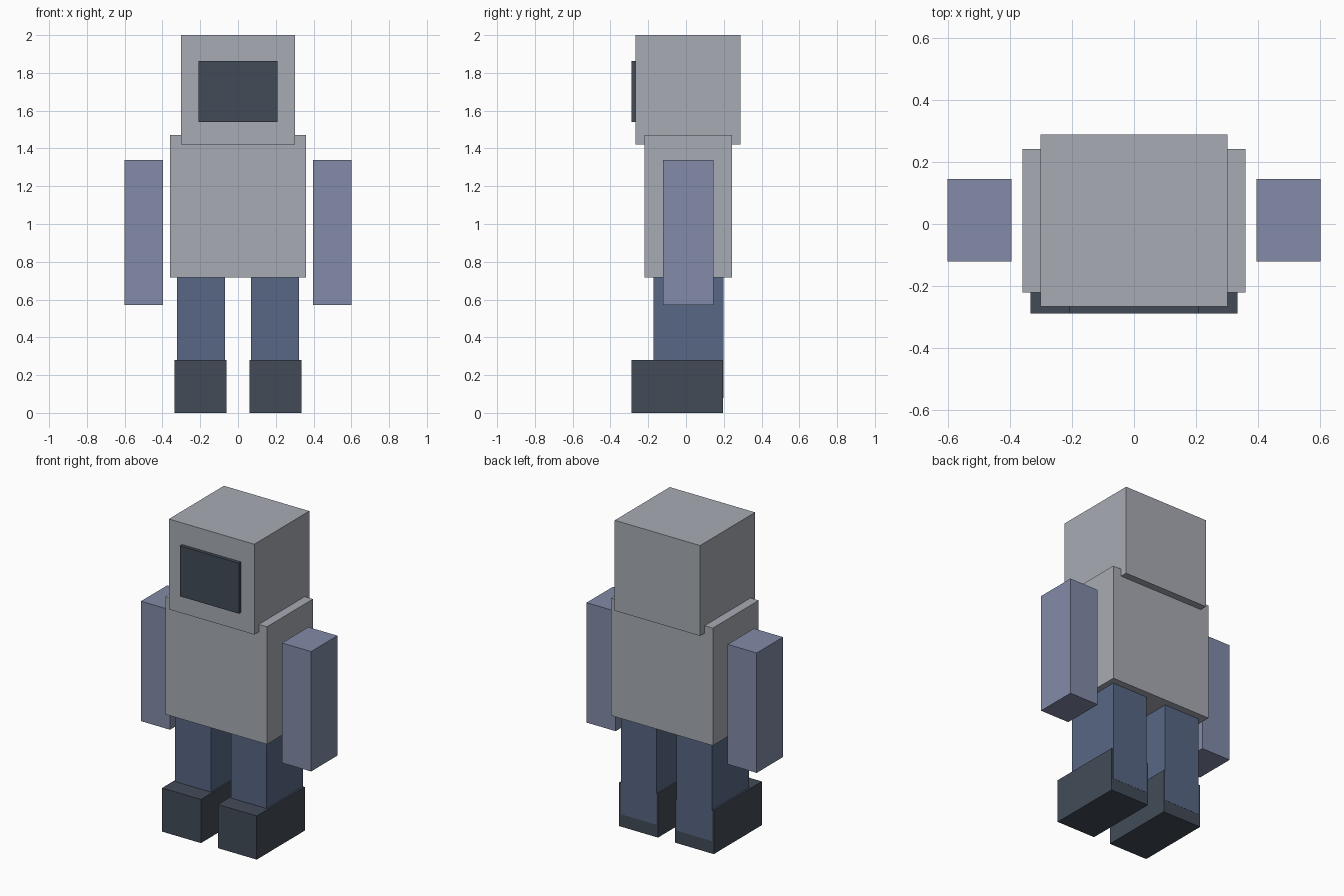
import bpy

if "Cube" in bpy.data.objects:
    bpy.data.objects.remove(bpy.data.objects["Cube"])


def material(name, rgb):
    """Flat material from 0-255 sRGB values, stored as linear."""
    m = bpy.data.materials.new(name)
    lin = [((c / 255 + 0.055) / 1.055) ** 2.4 for c in rgb]
    m.diffuse_color = (*lin, 1.0)
    m.use_nodes = True
    m.node_tree.nodes["Principled BSDF"].inputs["Base Color"].default_value = m.diffuse_color
    return m


light_grey = material("light grey", (167, 171, 180))
soft_blue = material("soft blue", (130, 139, 167))
denim_blue = material("denim blue", (88, 103, 133))
charcoal = material("charcoal", (66, 75, 87))


def box(name, mat, x, y, z):
    """Box spanning the given (min, max) range on each axis."""
    spans = (x, y, z)
    bpy.ops.mesh.primitive_cube_add(size=1, location=[(a + b) / 2 for a, b in spans])
    ob = bpy.context.object
    ob.name = name
    ob.scale = [b - a for a, b in spans]
    bpy.ops.object.transform_apply(location=False, rotation=False, scale=True)
    ob.data.materials.append(mat)
    return ob


def pair(name, mat, x, y, z):
    """The same box on the left and right."""
    box(name + "_right", mat, x, y, z)
    box(name + "_left", mat, (-x[1], -x[0]), y, z)


# Head, face screen and body
box("head", light_grey, (-0.302, 0.302), (-0.267, 0.289), (1.422, 2.0))
box("face_screen", charcoal, (-0.208, 0.208), (-0.289, -0.255), (1.539, 1.862))
box("torso", light_grey, (-0.36, 0.36), (-0.221, 0.243), (0.718, 1.47))

# Limbs
pair("arm", soft_blue, (0.396, 0.602), (-0.121, 0.145), (0.571, 1.338))
pair("leg", denim_blue, (0.07, 0.323), (-0.173, 0.198), (0.08, 0.74))
pair("boot", charcoal, (0.06, 0.335), (-0.289, 0.197), (0.0, 0.279))
